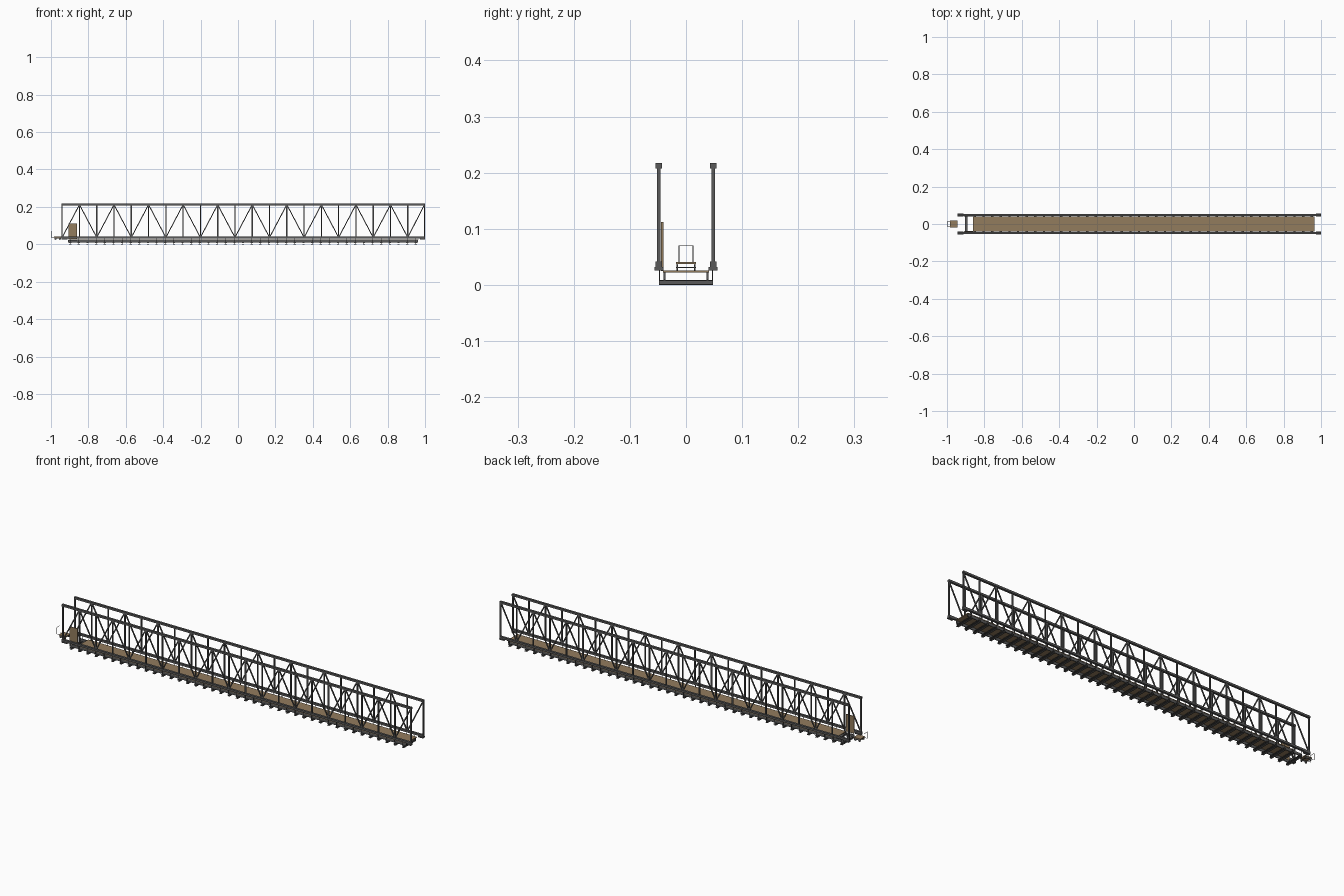
import bpy, bmesh, math
from mathutils import Matrix, Vector

if "Cube" in bpy.data.objects:
    bpy.data.objects.remove(bpy.data.objects["Cube"])


def material(name, rgb):
    m = bpy.data.materials.new(name)
    m.diffuse_color = (*rgb, 1)
    m.use_nodes = True
    m.node_tree.nodes["Principled BSDF"].inputs["Base Color"].default_value = m.diffuse_color
    return m


STEEL = material("dark_steel", (0.10, 0.10, 0.10))
WOOD = material("wood", (0.29, 0.20, 0.11))


def box(bm, x, y, z):
    # axis-aligned box given as (min, max) pairs
    size = [b - a for a, b in (x, y, z)]
    mid = [(a + b) / 2 for a, b in (x, y, z)]
    bmesh.ops.create_cube(bm, size=1, matrix=Matrix.Translation(mid) @ Matrix.Diagonal((*size, 1)))


def bar(bm, a, b, w, d):
    # rectangular bar in an xz plane; w is the in-plane width, d the depth in y
    a, b = Vector(a), Vector(b)
    z = (b - a).normalized()
    y = Vector((0, 1, 0)) if abs(z.y) < 0.9 else Vector((1, 0, 0))
    x = y.cross(z)
    rot = Matrix((x, y, z)).transposed().to_4x4()
    bmesh.ops.create_cube(bm, size=1, matrix=Matrix.Translation((a + b) / 2) @ rot
                          @ Matrix.Diagonal((w, d, (b - a).length, 1)))


def finish(bm, name, mat):
    me = bpy.data.meshes.new(name)
    bm.to_mesh(me)
    bm.free()
    me.materials.append(mat)
    ob = bpy.data.objects.new(name, me)
    bpy.context.collection.objects.link(ob)
    return ob


X0, X1, N = -0.94, 1.0, 21
STEP = (X1 - X0) / N
YT, ZB, ZT = 0.0485, 0.0365, 0.212

# side trusses
for s, side in ((-1, "front"), (1, "back")):
    y = s * YT
    bm = bmesh.new()
    for zc in (ZB, ZT):
        box(bm, (X0 - 0.003, X1), (y - 0.0055, y + 0.0055), (zc - 0.005, zc + 0.005))
    finish(bm, side + "_chords", STEEL)

    bm = bmesh.new()
    for i in range(N + 1):
        x = min(max(X0 + i * STEP, X0), X1 - 0.003)
        box(bm, (x - 0.003, x + 0.003), (y - 0.003, y + 0.003), (ZB, ZT))
    finish(bm, side + "_posts", STEEL)

    bm = bmesh.new()
    for i in range(N):
        lo, hi = (ZB, ZT) if i % 2 == 0 else (ZT, ZB)
        bar(bm, (X0 + i * STEP, y, lo), (X0 + (i + 1) * STEP - (0.003 if i == N - 1 else 0), y, hi),
            0.005, 0.005)
    finish(bm, side + "_diagonals", STEEL)

    # bearing pads under the chord ends
    bm = bmesh.new()
    for a, b in ((X0 - 0.003, -0.912), (0.973, X1)):
        box(bm, (a, b), (y - 0.008, y + 0.008), (0.026, 0.0315))
    finish(bm, side + "_bearing_pads", STEEL)

    # stringer below the deck edge
    bm = bmesh.new()
    ys = s * 0.038
    box(bm, (-0.908, 0.963), (ys - 0.0018, ys + 0.0018), (0.009, 0.022))
    finish(bm, side + "_stringer", STEEL)

# cross beams (I sections) and their hangers
beams, hangers = bmesh.new(), bmesh.new()
for i in range(41):
    x = -0.897 + i * STEP / 2
    for z0, z1, h in ((0.0, 0.002, 0.006), (0.002, 0.007, 0.0012), (0.007, 0.009, 0.006)):
        box(beams, (x - h, x + h), (-0.048, 0.048), (z0, z1))
    for s in (-1, 1):
        box(hangers, (x - 0.001, x + 0.001), (s * 0.0475 - 0.001, s * 0.0475 + 0.001), (0.008, 0.033))
finish(beams, "cross_beams", STEEL)
finish(hangers, "beam_hangers", STEEL)

# deck and upright side panel
bm = bmesh.new()
box(bm, (-0.862, 0.966), (-0.041, 0.041), (0.022, 0.0255))
finish(bm, "walkway_deck", WOOD)
bm = bmesh.new()
box(bm, (-0.905, -0.861), (-0.0445, -0.0405), (0.025, 0.112))
finish(bm, "side_panel", WOOD)

# small cart beyond the left end
bm = bmesh.new()
box(bm, (-0.983, -0.945), (-0.018, 0.018), (0.037, 0.041))
finish(bm, "cart_bed", WOOD)

bm = bmesh.new()
for s in (-1, 1):
    y = s * 0.016
    box(bm, (-0.981, -0.947), (y - 0.001, y + 0.001), (0.031, 0.037))
for x in (-0.976, -0.952):
    box(bm, (x - 0.001, x + 0.001), (-0.018, 0.018), (0.030, 0.032))
finish(bm, "cart_frame", STEEL)

bm = bmesh.new()
for x in (-0.976, -0.952):
    for y in (-0.0155, 0.0155):
        bmesh.ops.create_cone(bm, cap_ends=True, segments=12, radius1=0.006, radius2=0.006, depth=0.003,
                              matrix=Matrix.Translation((x, y, 0.030)) @ Matrix.Rotation(math.pi / 2, 4, 'X'))
finish(bm, "cart_wheels", STEEL)

# cart handle hoop
bm = bmesh.new()
XH, T = -0.999, 0.0012
for s in (-1, 1):
    bar(bm, (-0.98, s * 0.0125, 0.038), (XH, s * 0.0125, 0.038), T, T)
    bar(bm, (XH, s * 0.0125, 0.0375), (XH, s * 0.0125, 0.070), T, T)
bar(bm, (XH, -0.013, 0.070), (XH, 0.013, 0.070), T, T)
finish(bm, "cart_handle", STEEL)
